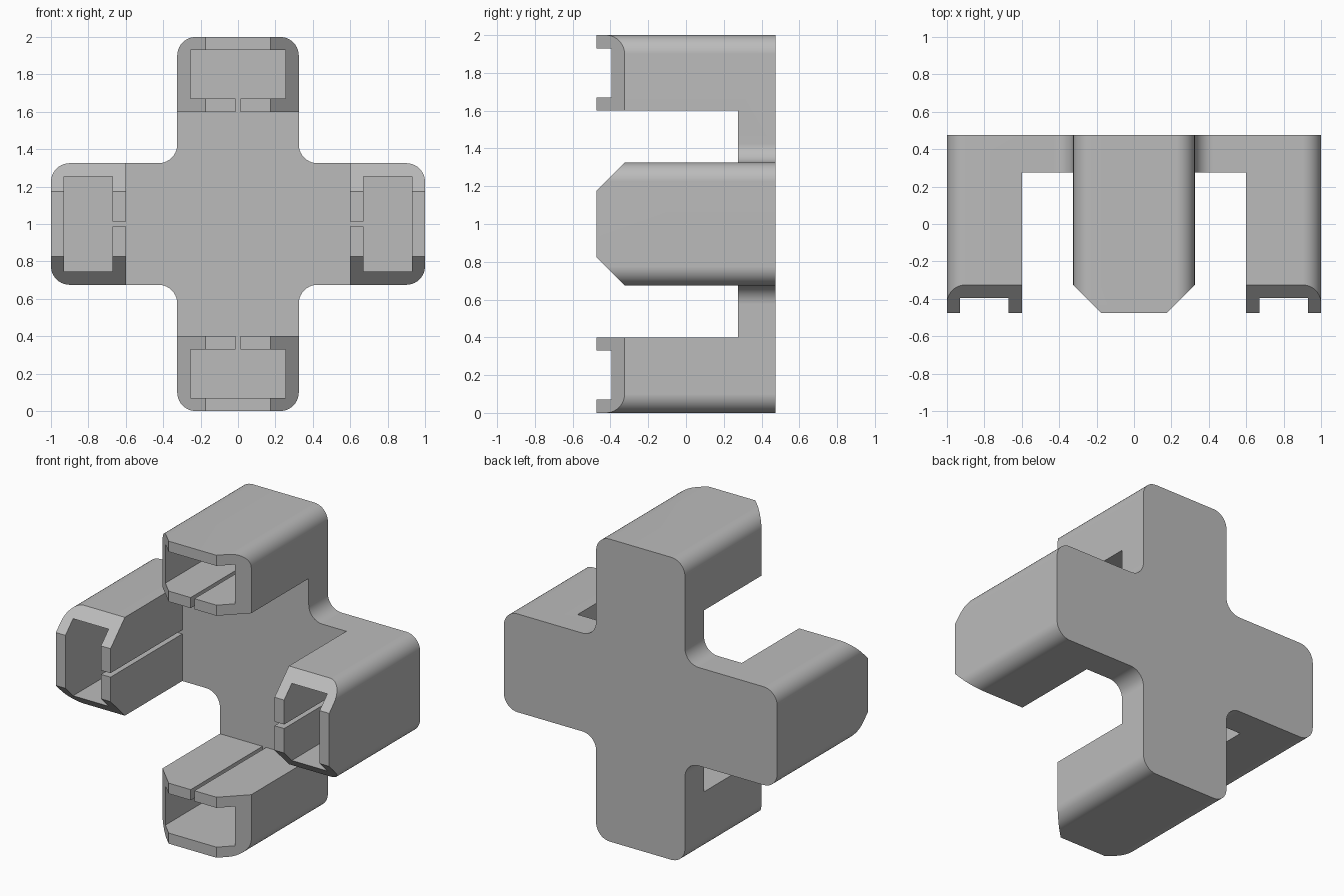
import bpy, bmesh, math
from mathutils import Matrix, Vector

if "Cube" in bpy.data.objects:
    bpy.data.objects.remove(bpy.data.objects["Cube"])

HALF = 0.325      # half width of an arm
REACH = 1.0       # centre to arm end
INNER = 0.6       # centre to the inside wall of an arm
DEPTH = 0.475     # half depth
FLOOR = 0.275     # front of the back plate
WALL = 0.07
RADIUS = 0.1
STEPS = 10

grey = bpy.data.materials.new("light grey")
grey.use_nodes = True
colour = (0.5, 0.5, 0.5, 1)
grey.diffuse_color = colour
grey.node_tree.nodes["Principled BSDF"].inputs["Base Color"].default_value = colour


def prism(name, outline, vec, matrix=Matrix()):
    """Extrude a flat 3D outline along a vector."""
    bm = bmesh.new()
    face = bm.faces.new([bm.verts.new(p) for p in outline])
    moved = bmesh.ops.extrude_face_region(bm, geom=[face])["geom"]
    verts = [v for v in moved if isinstance(v, bmesh.types.BMVert)]
    bmesh.ops.translate(bm, verts=verts, vec=vec)
    bmesh.ops.transform(bm, matrix=matrix, verts=bm.verts)
    bmesh.ops.recalc_face_normals(bm, faces=bm.faces)
    mesh = bpy.data.meshes.new(name)
    bm.to_mesh(mesh)
    bm.free()
    obj = bpy.data.objects.new(name, mesh)
    bpy.context.collection.objects.link(obj)
    return obj


def box(name, x, y, z, matrix=Matrix()):
    outline = [(x[0], y[0], z[0]), (x[1], y[0], z[0]),
               (x[1], y[0], z[1]), (x[0], y[0], z[1])]
    return prism(name, outline, (0, y[1] - y[0], 0), matrix)


def arc(cx, cz, start, sweep):
    angles = [math.radians(start + sweep * i / STEPS) for i in range(STEPS + 1)]
    return [Vector((cx + RADIUS * math.cos(a), -DEPTH, cz + RADIUS * math.sin(a)))
            for a in angles]


# Cross outline: one arm end and inside fillet, turned four times
quarter = (arc(REACH - RADIUS, RADIUS - HALF, -90, 90)
           + arc(REACH - RADIUS, HALF - RADIUS, 0, 90)
           + arc(HALF + RADIUS, HALF + RADIUS, -90, -90))
turns = [Matrix.Rotation(-math.pi / 2 * i, 4, "Y") for i in range(4)]
outline = [turn @ p for turn in turns for p in quarter]
body = prism("cross_bracket", outline, (0, 2 * DEPTH, 0))

# Central space between the arms
cutters = [box("centre_cutter", (-INNER, INNER), (-0.6, FLOOR), (-INNER, INNER))]

for turn in turns:
    # Hollow channel inside the arm
    cutters.append(box("channel_cutter", (INNER + WALL, REACH - WALL),
                       (-0.6, FLOOR), (WALL - HALF, HALF - WALL), turn))
    # Narrow slit through the inside wall
    cutters.append(box("slit_cutter", (INNER - 0.05, INNER + WALL + 0.05),
                       (-0.6, FLOOR), (-0.0135, 0.0135), turn))
    # Sloped corners on the arm's front
    for side in (-1, 1):
        corner = [(0.5, -0.55, side * 0.1), (0.5, -0.25, side * 0.4),
                  (0.5, -0.55, side * 0.4)]
        cutters.append(prism("slope_cutter", corner, (0.6, 0, 0), turn))

bpy.ops.object.select_all(action="DESELECT")
bpy.context.view_layer.objects.active = body
body.select_set(True)
for cutter in cutters:
    cutter.hide_render = True
    mod = body.modifiers.new("cut", "BOOLEAN")
    mod.operation = "DIFFERENCE"
    mod.solver = "EXACT"
    mod.object = cutter
    bpy.ops.object.modifier_apply(modifier=mod.name)
    bpy.data.objects.remove(cutter)

# Stand on the ground, with smooth rounds and crisp edges
body.data.transform(Matrix.Translation((0, 0, REACH)))
body.data.materials.clear()
body.data.materials.append(grey)
bpy.ops.object.shade_smooth_by_angle(angle=math.radians(30))
normals = body.modifiers.new("flat faces stay flat", "WEIGHTED_NORMAL")
normals.keep_sharp = True
